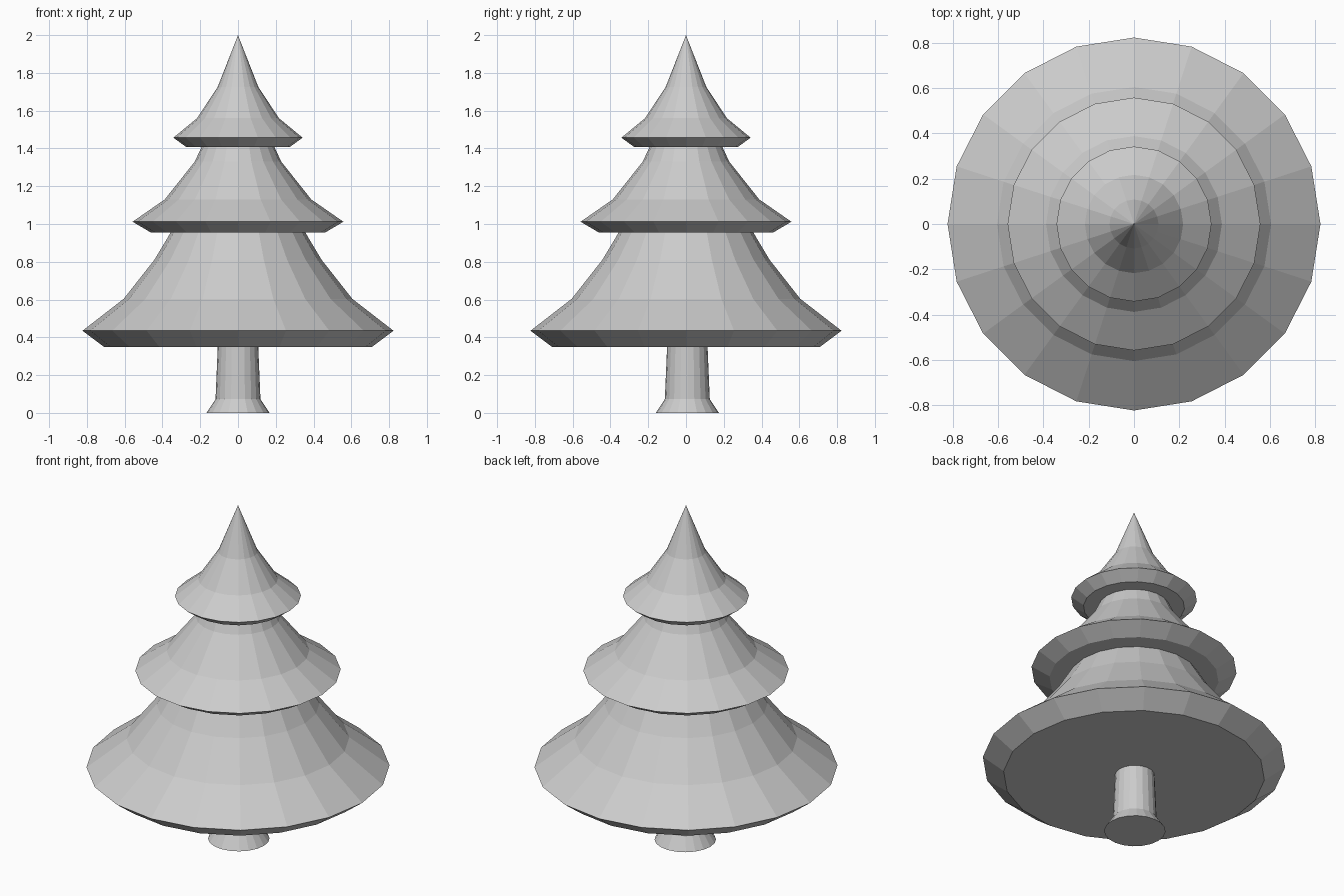
import bpy, bmesh
from math import cos, sin, tau

if "Cube" in bpy.data.objects:
    bpy.data.objects.remove(bpy.data.objects["Cube"])


def lathe(name, profile, sides=20, y=0.0):
    """Revolve (radius, z) points into a closed, flat-shaded solid."""
    bm = bmesh.new()
    rings = []
    for r, z in profile:
        if r == 0:
            rings.append([bm.verts.new((0, y, z))] * sides)
        else:
            rings.append([bm.verts.new((r * cos(tau * i / sides), y + r * sin(tau * i / sides), z))
                          for i in range(sides)])
    for low, high in zip(rings, rings[1:]):
        for i in range(sides):
            j = (i + 1) % sides
            corners = [low[i], low[j], high[j], high[i]]
            bm.faces.new(list(dict.fromkeys(corners)))
    bm.faces.new(rings[0][::-1])
    if profile[-1][0] > 0:
        bm.faces.new(rings[-1])
    bmesh.ops.recalc_face_normals(bm, faces=bm.faces)
    mesh = bpy.data.meshes.new(name)
    bm.to_mesh(mesh)
    bm.free()
    obj = bpy.data.objects.new(name, mesh)
    bpy.context.collection.objects.link(obj)
    return obj


# Trunk with flared foot
lathe("trunk", [(0.167, 0), (0.119, 0.073), (0.105, 0.40)], y=0.007)

# Foliage tiers: underside, rim, two bends, top tucked into the next tier
lathe("lower_foliage", [(0.71, 0.35), (0.823, 0.435), (0.605, 0.604), (0.443, 0.81), (0.21, 1.20)])
lathe("middle_foliage", [(0.46, 0.954), (0.558, 1.012), (0.388, 1.13), (0.229, 1.33), (0.08, 1.65)])
lathe("upper_foliage", [(0.275, 1.408), (0.342, 1.457), (0.217, 1.56), (0.108, 1.725), (0, 2.0)])
